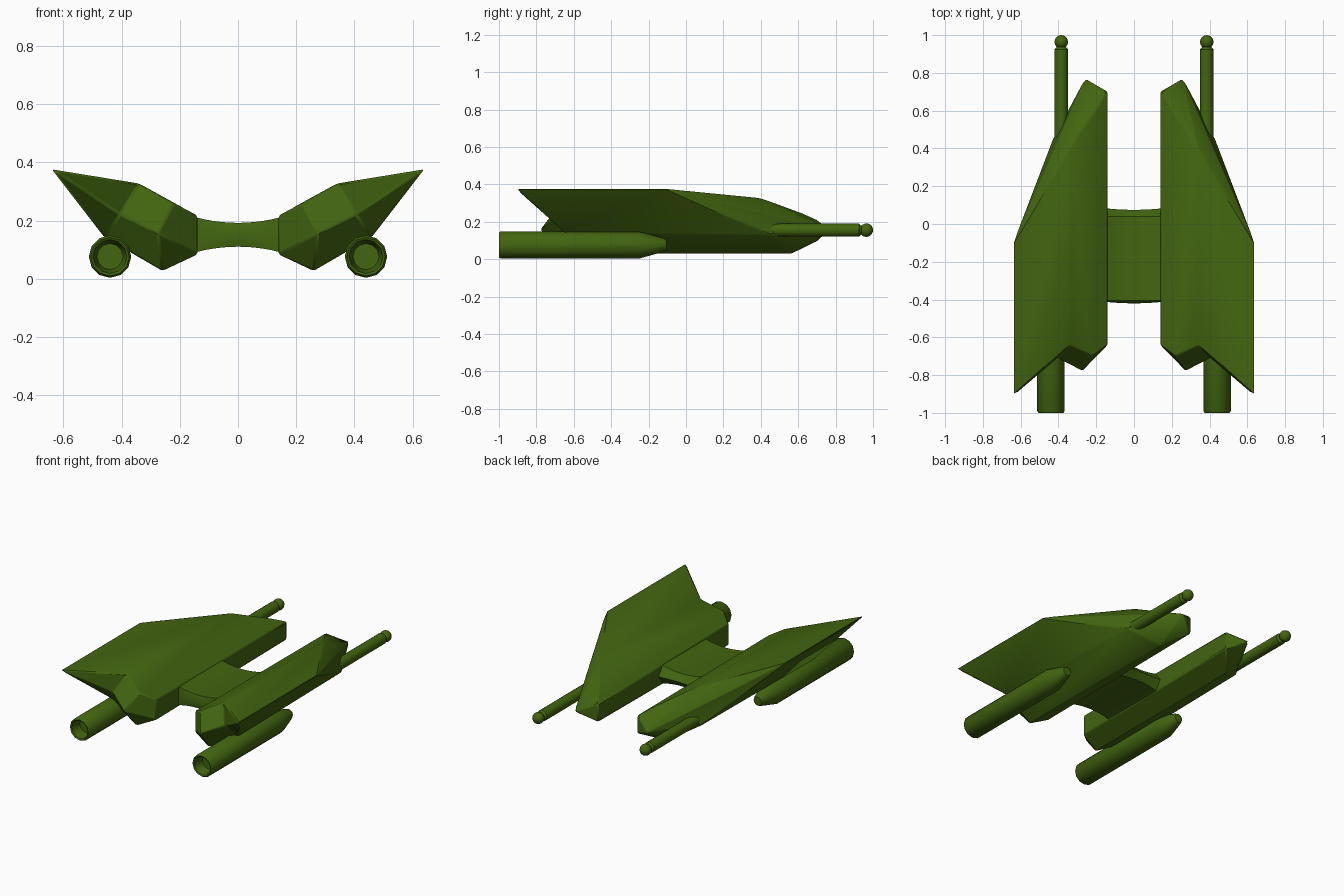
import bpy, bmesh, math
from mathutils import Matrix, Vector

old = bpy.data.objects.get("Cube")
if old:
    bpy.data.objects.remove(old)

green = bpy.data.materials.new("olive_green")
green.use_nodes = True
colour = (0.055, 0.13, 0.005, 1)
green.diffuse_color = colour
green.node_tree.nodes["Principled BSDF"].inputs["Base Color"].default_value = colour


def add_object(name, bm, bevel=0.0):
    bmesh.ops.recalc_face_normals(bm, faces=bm.faces)
    mesh = bpy.data.meshes.new(name)
    bm.to_mesh(mesh)
    bm.free()
    mesh.materials.append(green)
    obj = bpy.data.objects.new(name, mesh)
    bpy.context.collection.objects.link(obj)
    if bevel:
        mod = obj.modifiers.new("soft_edges", "BEVEL")
        mod.width = bevel
        mod.segments = 1
        mod.angle_limit = math.radians(20)
    bpy.ops.object.select_all(action="DESELECT")
    obj.select_set(True)
    bpy.context.view_layer.objects.active = obj
    bpy.ops.object.shade_smooth_by_angle(angle=math.radians(35))
    return obj


def lathe(bm, x, z, profile, sides):
    """Spin (radius, y) pairs round an axis along y."""
    rings = []
    for r, y in profile:
        rings.append([bm.verts.new((x + r * math.cos(a), y, z + r * math.sin(a)))
                      for a in (2 * math.pi * i / sides for i in range(sides))])
    for p, q in zip(rings, rings[1:]):
        for i in range(sides):
            j = (i + 1) % sides
            bm.faces.new((p[i], p[j], q[j], q[i]))
    bm.faces.new(rings[0])
    bm.faces.new(rings[-1])


# Wing hull: corners of the six-sided section at the front, then at the back
HULL = {
    "top_in": (.14, -.64, .217), "low_in": (.14, -.64, .083),
    "keel": (.26, -.67, .027), "low_out": (.46, -.65, .143),
    "tip": (.64, -.91, .376), "ridge": (.34, -.64, .327),
    "cap_top": (.22, -.70, .26), "cap_mid": (.275, -.78, .157), "cap_out": (.405, -.71, .222),
    "b_top_in": (.14, .70, .21), "b_low_in": (.14, .70, .095),
    "b_keel": (.26, .56, .027), "b_low_out": (.43, .45, .13),
    "b_tip": (.64, -.10, .376), "b_ridge": (.34, .40, .327),
    "b_cap_top": (.20, .61, .25), "b_cap_mid": (.26, .77, .157),
}
HULL_FACES = [
    # long sides
    "top_in cap_top ridge b_ridge b_cap_top b_top_in", "top_in b_top_in b_low_in low_in",
    "low_in b_low_in b_keel keel", "keel b_keel b_low_out low_out",
    "low_out b_low_out b_tip tip", "tip b_tip b_ridge ridge",
    # front cap and fin notch
    "ridge cap_top cap_mid cap_out", "cap_top top_in low_in cap_mid",
    "low_in keel cap_mid", "keel low_out cap_out cap_mid",
    "ridge cap_out tip", "cap_out low_out tip",
    # back nose
    "b_top_in b_cap_top b_cap_mid", "b_cap_top b_ridge b_cap_mid",
    "b_ridge b_tip b_cap_mid", "b_tip b_low_out b_cap_mid",
    "b_low_out b_keel b_cap_mid", "b_keel b_low_in b_cap_mid",
    "b_low_in b_top_in b_cap_mid",
]

for side, s in (("left", 1), ("right", -1)):
    bm = bmesh.new()
    verts = {k: bm.verts.new((s * x, y, z)) for k, (x, y, z) in HULL.items()}
    for names in HULL_FACES:
        bm.faces.new([verts[n] for n in names.split()])
    add_object(side + "_wing_hull", bm, bevel=.006)

    # Thruster tube with a recessed mouth and a tapered end
    bm = bmesh.new()
    lathe(bm, s * .44, .076, [(.045, -.93), (.058, -.995), (.066, -1), (.073, -.99),
                              (.073, -.25), (.036, -.12), (.028, -.105)], 12)
    add_object(side + "_thruster", bm)

    # Rear probe rod with a ball on its end
    bm = bmesh.new()
    lathe(bm, s * .385, .155, [(.035, .32), (.035, .925), (.028, .932), (.018, .945)], 16)
    add_object(side + "_probe_rod", bm)
    bm = bmesh.new()
    bmesh.ops.create_uvsphere(bm, u_segments=16, v_segments=10, radius=.036,
                              matrix=Matrix.Translation(Vector((s * .385, .964, .155))))
    add_object(side + "_probe_ball", bm)

# Bridge between the hulls: hexagonal section, thinner in the middle
bm = bmesh.new()
rings = []
STEPS = 12
for i in range(STEPS + 1):
    t = 2 * i / STEPS - 1
    x, h, d = .17 * t, .041 + .026 * t * t, .01 * t * t
    rings.append([bm.verts.new((x, y, .151 + k * h)) for y, k in
                  ((-.405, 1), (-.42 + d, 0), (-.41, -1), (.04, -1), (.075 + d, 0), (.04, 1))])
for p, q in zip(rings, rings[1:]):
    for i in range(6):
        j = (i + 1) % 6
        bm.faces.new((p[i], p[j], q[j], q[i]))
bm.faces.new(rings[0])
bm.faces.new(rings[-1])
add_object("bridge", bm)
